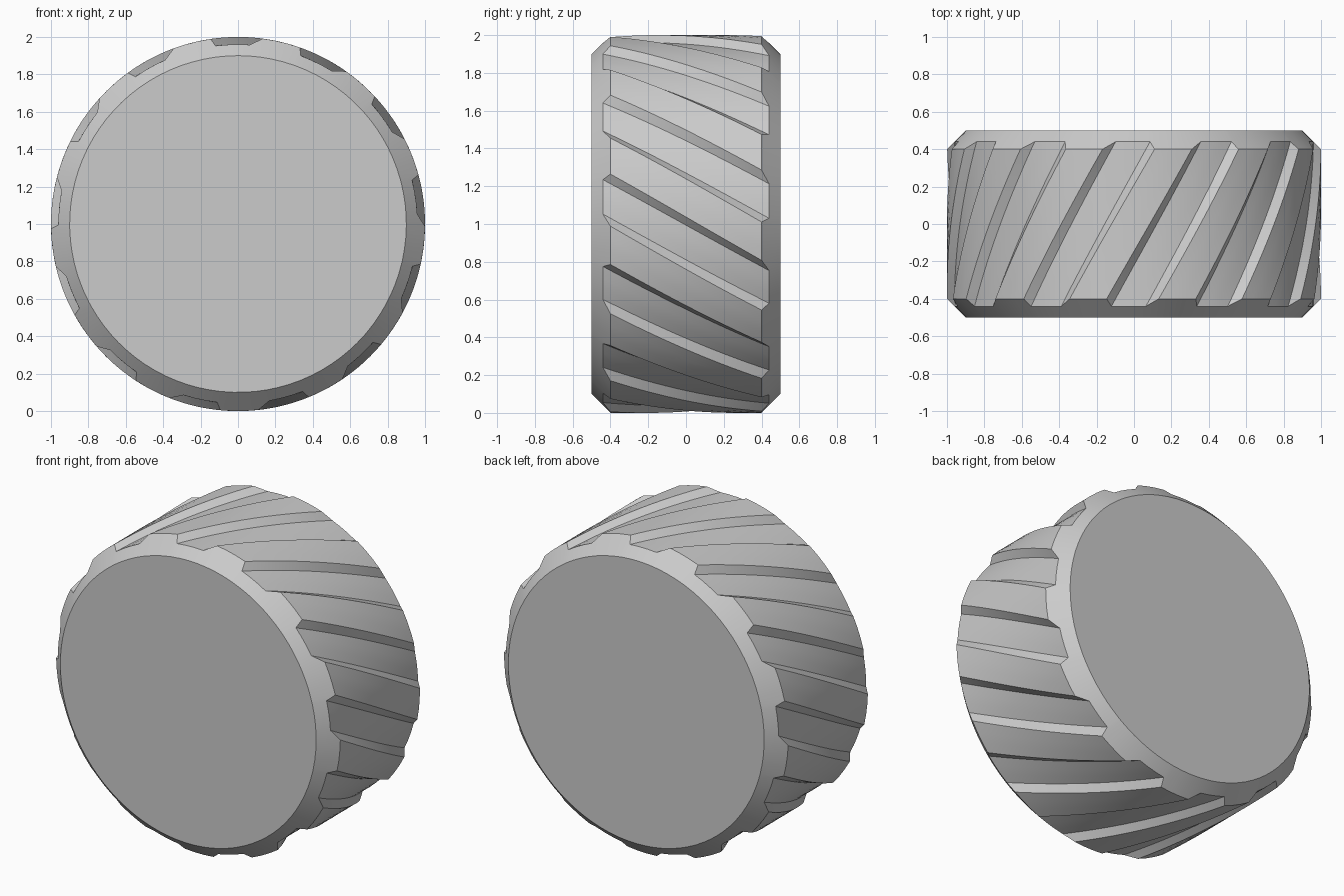
import bpy
import bmesh
from math import sin, cos, radians

if "Cube" in bpy.data.objects:
    bpy.data.objects.remove(bpy.data.objects["Cube"])

GROOVES = 13
PITCH = 360 / GROOVES
RADIUS, HALF_WIDTH, CHAMFER, DEPTH = 1.0, 0.5, 0.1, 0.04
MOUTH, FLOOR = 8.0, 5.5      # half widths of a groove in degrees
TWIST, START = 33.0, 12.8    # degrees per unit of width, and at the middle
STEPS = 16


def spread(a, b, count):
    return [a + (b - a) * i / count for i in range(count + 1)]


# Cross-section of one pitch: (angle, depth below the tread surface)
section = [(a, DEPTH) for a in spread(-FLOOR, FLOOR, 3)]
section += [(a, 0) for a in spread(MOUTH, PITCH - MOUTH, 3)]
columns = [(g * PITCH + a, d) for g in range(GROOVES) for a, d in section]


def point(angle, radius, y):
    t = radians(angle)
    return (radius * sin(t), y, RADIUS + radius * cos(t))


# Roller body: each column follows a helix between the two chamfers
bm = bmesh.new()
grid = []
for angle, depth in columns:
    end = HALF_WIDTH - CHAMFER + depth
    path = [(RADIUS - CHAMFER, -HALF_WIDTH, -end)]
    path += [(RADIUS - depth, y, y) for y in spread(-end, end, STEPS)]
    path += [(RADIUS - CHAMFER, HALF_WIDTH, end)]
    grid.append([bm.verts.new(point(angle + START + TWIST * turn, r, y))
                 for r, y, turn in path])

for left, right in zip(grid, grid[1:] + grid[:1]):
    for i in range(len(left) - 1):
        bm.faces.new((left[i], right[i], right[i + 1], left[i + 1]))

# Flat end discs
bm.faces.new([column[0] for column in grid])
bm.faces.new([column[-1] for column in grid])
bmesh.ops.recalc_face_normals(bm, faces=bm.faces)

mesh = bpy.data.meshes.new("grooved_wheel")
bm.to_mesh(mesh)
bm.free()
wheel = bpy.data.objects.new("grooved_wheel", mesh)
bpy.context.collection.objects.link(wheel)

# Single light grey material
grey = bpy.data.materials.new("light_grey")
grey.use_nodes = True
colour = (0.6, 0.6, 0.6, 1)
grey.diffuse_color = colour
grey.node_tree.nodes["Principled BSDF"].inputs["Base Color"].default_value = colour
mesh.materials.append(grey)

# Smooth curved surfaces, keeping groove and chamfer edges crisp
bpy.ops.object.select_all(action='DESELECT')
wheel.select_set(True)
bpy.context.view_layer.objects.active = wheel
bpy.ops.object.shade_smooth_by_angle(angle=radians(22))
